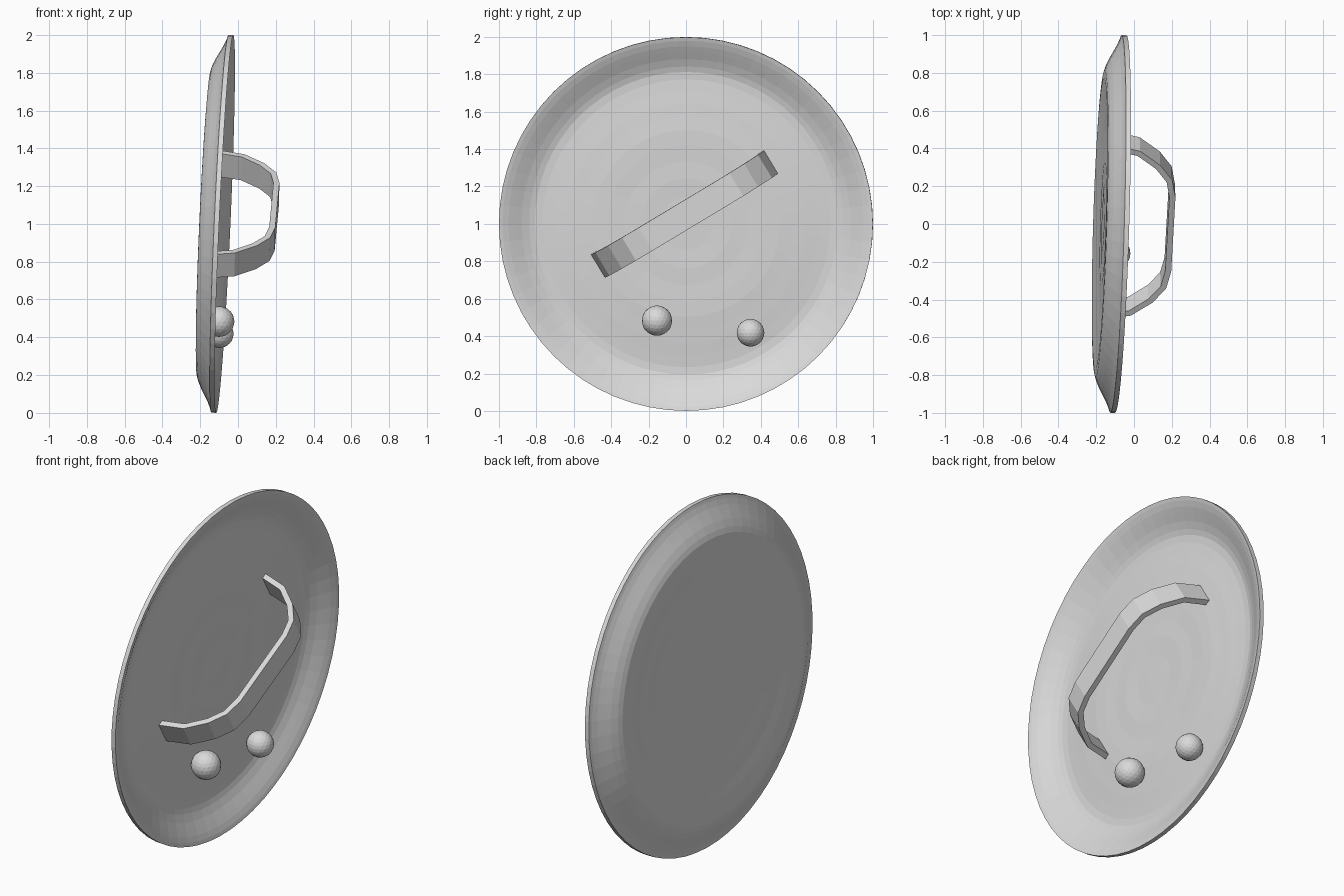
import bpy, bmesh, math
from mathutils import Matrix, Vector

if "Cube" in bpy.data.objects:
    bpy.data.objects.remove(bpy.data.objects["Cube"])

grey = bpy.data.materials.new("plain grey")
grey.diffuse_color = (0.7, 0.7, 0.7, 1)
grey.use_nodes = True
grey.node_tree.nodes["Principled BSDF"].inputs["Base Color"].default_value = grey.diffuse_color

# Shield frame: local x -> world y, local y -> world z, local z -> inner side (+x), slightly tilted
n = Vector((1, -0.03, -0.045)).normalized()
ey = Vector((0.03, 1, 0))
ey = (ey - n * ey.dot(n)).normalized()
ez = n.cross(ey)
frame = Matrix((ey, ez, n)).transposed().to_4x4()
frame.translation = (-0.085, 0, 1)


def finish(bm, name, matrix):
    bmesh.ops.recalc_face_normals(bm, faces=bm.faces)
    bm.transform(matrix)
    me = bpy.data.meshes.new(name)
    bm.to_mesh(me)
    bm.free()
    me.materials.append(grey)
    ob = bpy.data.objects.new(name, me)
    bpy.context.collection.objects.link(ob)
    return ob


# Dished disc: outer profile (radius, depth), slightly hollow behind the crest, and the same shifted inward
SEGS, THICK = 64, 0.026
outer = [(0.05, -0.079), (0.14, -0.08), (0.24, -0.077), (0.33, -0.079),
         (0.42, -0.077), (0.5, -0.078), (0.57, -0.083), (0.64, -0.087), (0.71, -0.093),
         (0.77, -0.097), (0.81, -0.095), (0.84, -0.086), (0.88, -0.068), (0.92, -0.046),
         (0.95, -0.03), (0.98, -0.017), (1.0, -0.011)]
profile = outer + [(r, u + THICK) for r, u in reversed(outer)]
bm = bmesh.new()
rings = []
for r, u in profile:
    rings.append([bm.verts.new((r * math.cos(2 * math.pi * i / SEGS),
                                r * math.sin(2 * math.pi * i / SEGS), u)) for i in range(SEGS)])
for a, b in zip(rings, rings[1:]):
    for i in range(SEGS):
        j = (i + 1) % SEGS
        bm.faces.new((a[i], a[j], b[j], b[i]))
bm.faces.new(rings[0])
bm.faces.new(rings[-1])
finish(bm, "shield_disc", frame)

# Strap handle: mirrored path (along, height), thickened inward and extruded across its width
half = [(0.543, -0.07), (0.508, 0.09), (0.425, 0.2), (0.335, 0.268), (0.23, 0.29)]
path = [Vector(p) for p in half] + [Vector((-s, u)) for s, u in reversed(half)]
inner = []
for i, p in enumerate(path):
    a, b = path[max(i - 1, 0)], path[min(i + 1, len(path) - 1)]
    t = (b - a).normalized()
    inner.append(p + Vector((-t.y, t.x)) * 0.032)
bm = bmesh.new()
W = 0.072
rows = [[bm.verts.new((q.x, w, q.y)) for q, w in ((p, -W), (p, W), (k, W), (k, -W))]
        for p, k in zip(path, inner)]
for a, b in zip(rows, rows[1:]):
    for i in range(4):
        j = (i + 1) % 4
        bm.faces.new((a[i], a[j], b[j], b[i]))
bm.faces.new(rows[0])
bm.faces.new(rows[-1])
finish(bm, "strap_handle",
       frame @ Matrix.Translation((-0.01, 0.05, 0)) @ Matrix.Rotation(math.radians(31), 4, 'Z'))

# Two round knobs on the inner face
for name, pos, rad in (("knob_large", (-0.1, -0.155, 0.483), 0.081),
                       ("knob_small", (-0.097, 0.345, 0.418), 0.074)):
    bm = bmesh.new()
    bmesh.ops.create_icosphere(bm, subdivisions=3, radius=rad)
    finish(bm, name, Matrix.Translation(pos))
